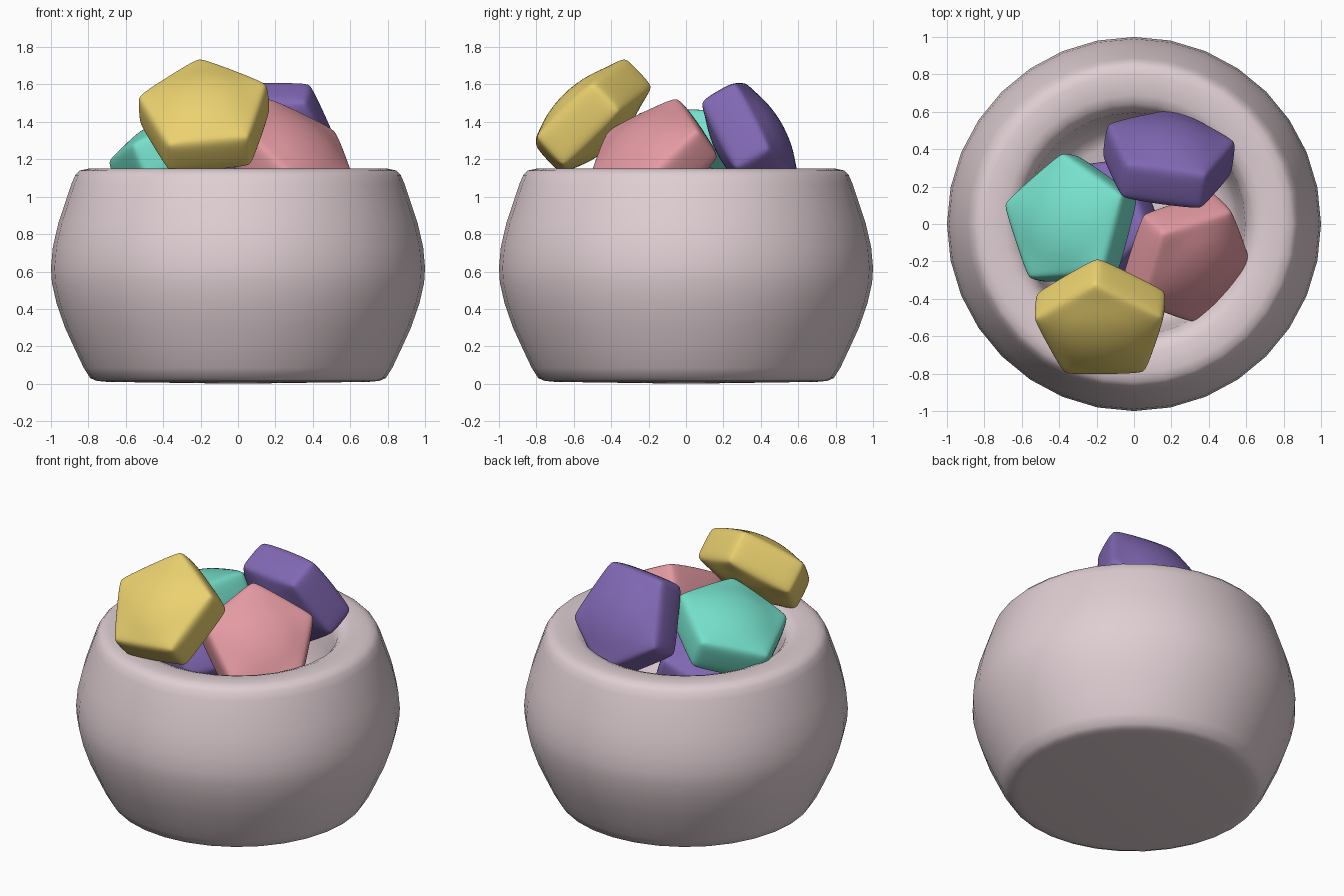
import bpy, bmesh
from math import sin, cos, pi, radians
from mathutils import Vector, Matrix

if "Cube" in bpy.data.objects:
    bpy.data.objects.remove(bpy.data.objects["Cube"])


def material(name, rgb):
    m = bpy.data.materials.new(name)
    m.diffuse_color = (*rgb, 1)
    m.use_nodes = True
    m.node_tree.nodes["Principled BSDF"].inputs["Base Color"].default_value = m.diffuse_color
    return m


def finish(bm, name, mat):
    bmesh.ops.recalc_face_normals(bm, faces=bm.faces)
    for f in bm.faces:
        f.smooth = True
    me = bpy.data.meshes.new(name)
    bm.to_mesh(me)
    bm.free()
    me.materials.append(mat)
    ob = bpy.data.objects.new(name, me)
    bpy.context.collection.objects.link(ob)
    return ob


def lathe(name, profile, mat, n=32):
    """Revolve (r, z) points around z; both ends lie on the axis."""
    bm = bmesh.new()
    start = bm.verts.new((0, 0, profile[0][1]))
    end = bm.verts.new((0, 0, profile[-1][1]))
    rings = [[bm.verts.new((r * cos(2 * pi * i / n), r * sin(2 * pi * i / n), z))
              for i in range(n)] for r, z in profile[1:-1]]
    for i in range(n):
        j = (i + 1) % n
        bm.faces.new((start, rings[0][j], rings[0][i]))
        bm.faces.new((end, rings[-1][i], rings[-1][j]))
        for a, b in zip(rings, rings[1:]):
            bm.faces.new((a[i], a[j], b[j], b[i]))
    return finish(bm, name, mat)


def gem(name, center, axis, phase, mat, R=0.385, h=0.115, apex=0.235):
    """Rounded pentagonal stone: short prism band with a soft peak on each face."""
    bm = bmesh.new()
    rings = [[bm.verts.new((R * cos(radians(phase + 72 * i)),
                            R * sin(radians(phase + 72 * i)), z))
              for i in range(5)] for z in (-h, h)]
    low, high = bm.verts.new((0, 0, -apex)), bm.verts.new((0, 0, apex))
    for i in range(5):
        j = (i + 1) % 5
        bm.faces.new((rings[0][i], rings[0][j], rings[1][j], rings[1][i]))
        bm.faces.new((rings[1][i], rings[1][j], high))
        bm.faces.new((rings[0][j], rings[0][i], low))
    ob = finish(bm, name, mat)
    # local Z follows the axis, local Y runs uphill in the stone's plane
    n = Vector(axis).normalized()
    v = (Vector((0, 0, 1)) - n * n.z).normalized()
    rot = Matrix((v.cross(n), v, n)).transposed()
    ob.matrix_world = Matrix.Translation(center) @ rot.to_4x4()
    b = ob.modifiers.new("rounding", 'BEVEL')
    b.width = 0.05
    b.segments = 2
    b.limit_method = 'ANGLE'
    b.angle_limit = radians(35)
    s = ob.modifiers.new("smoothing", 'SUBSURF')
    s.levels = s.render_levels = 3
    return ob


clay = material("clay", (0.74, 0.62, 0.65))
purple = material("purple", (0.22, 0.14, 0.46))
teal = material("teal", (0.18, 0.75, 0.60))
yellow = material("yellow", (0.83, 0.64, 0.16))
pink = material("pink", (0.77, 0.32, 0.36))

# thick round bowl: underside, bulging wall, flat rim, hollow
lathe("bowl", [
    (0, 0), (0.70, 0.01), (0.755, 0.015), (0.79, 0.03), (0.825, 0.085),
    (0.87, 0.18), (0.925, 0.30), (0.97, 0.43), (0.995, 0.54), (1.0, 0.62),
    (0.99, 0.73), (0.96, 0.86), (0.92, 0.98), (0.89, 1.07), (0.87, 1.115),
    (0.845, 1.14), (0.80, 1.15), (0.69, 1.148), (0.645, 1.13), (0.615, 1.10),
    (0.595, 1.04), (0.58, 0.93), (0.555, 0.79), (0.52, 0.70), (0.44, 0.66),
    (0, 0.65)], clay)

# heap of stones
gem("lower_stone", (-0.20, 0.01, 0.95), (-0.42, 0.12, 0.88), 22, purple)
gem("left_stone", (-0.335, 0.01, 1.24), (-0.40, 0.08, 0.9), 50, teal)
gem("right_stone", (0.28, -0.18, 1.20), (0.5, -0.5, 0.7), 90, pink)
gem("back_stone", (0.18, 0.345, 1.30), (0.12, 0.86, 0.5), 270, purple)
gem("front_stone", (-0.175, -0.515, 1.42), (-0.06, -0.68, 0.72), 98, yellow)
